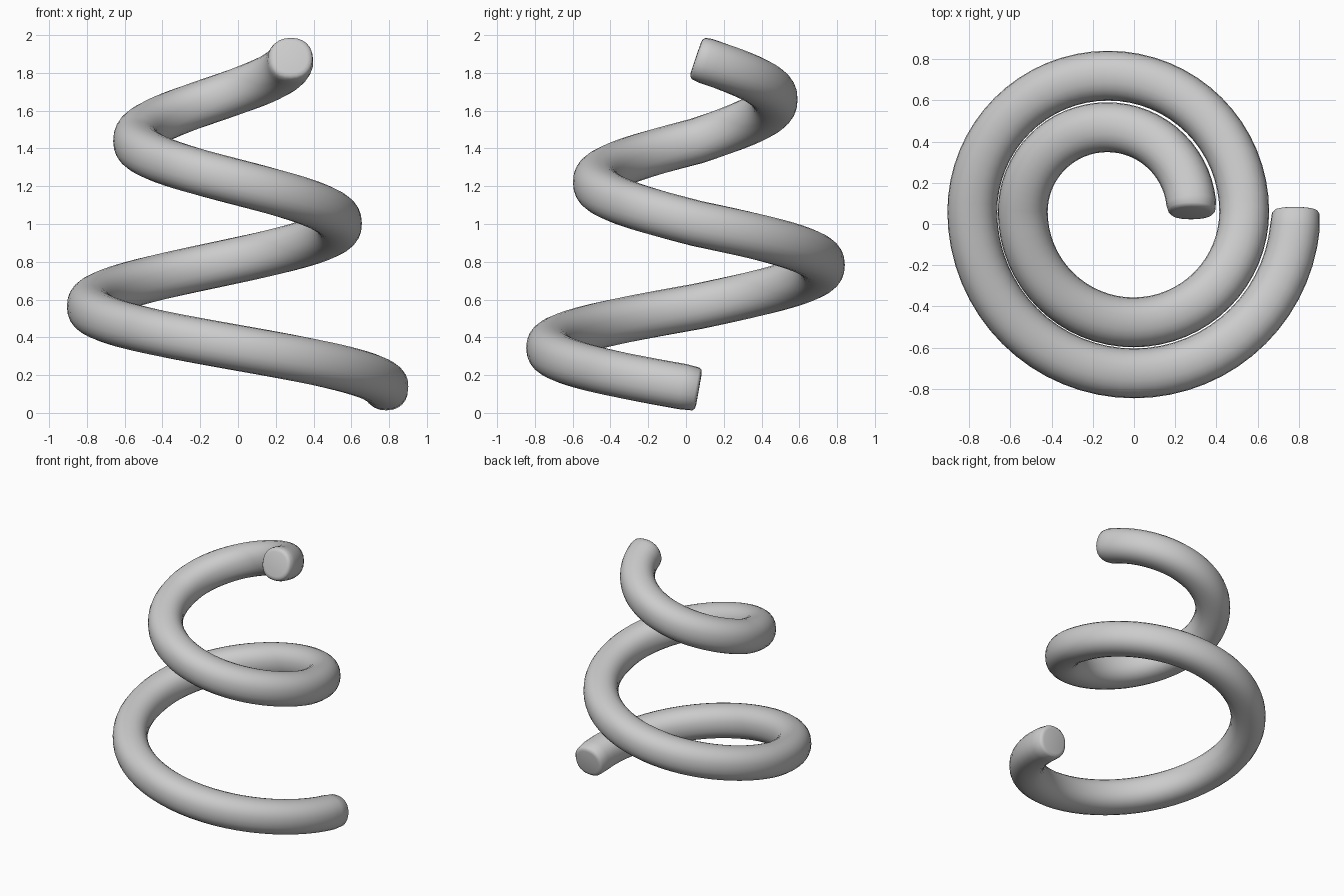
import bpy, bmesh, math
from mathutils import Vector

if "Cube" in bpy.data.objects:
    bpy.data.objects.remove(bpy.data.objects["Cube"])

TUBE = 0.121           # tube radius
SIDES = 24
STEPS = 32             # rings per half turn
Y0 = 0.06
Z_START, Z_END = 0.125, 1.879
X_ENDS = [0.785, -0.785, 0.535, -0.54, 0.28]   # where each half turn starts and ends


def path_point(t):
    """Point on the spiral; t counts half turns (clockwise from above)."""
    i = min(int(t), len(X_ENDS) - 2)
    a, b = X_ENDS[i], X_ENDS[i + 1]
    ang = (t - i) * math.pi
    x = (a + b) / 2 + (a - b) / 2 * math.cos(ang)
    y = Y0 + abs(a - b) / 2 * math.sin(ang) * (-1 if i % 2 == 0 else 1)
    return Vector((x, y, Z_START + (Z_END - Z_START) * t / (len(X_ENDS) - 1)))


def rounded(v):
    return math.copysign(abs(v) ** 0.9, v)


def add_ring(bm, t, scale=1.0, push=0.0):
    """Cross-section ring square to the path, slightly boxy like soft rope."""
    n = len(X_ENDS) - 1
    tan = (path_point(min(t + 0.005, n)) - path_point(max(t - 0.005, 0))).normalized()
    side = tan.cross(Vector((0, 0, 1))).normalized()
    up = side.cross(tan)
    centre = path_point(t) + tan * push
    ring = []
    for k in range(SIDES):
        a = 2 * math.pi * k / SIDES
        off = side * rounded(math.cos(a)) + up * rounded(math.sin(a))
        ring.append(bm.verts.new(centre + off * TUBE * scale))
    return ring


bm = bmesh.new()
total = len(X_ENDS) - 1
count = total * STEPS

# softened start cap, coil body, softened end cap
cap = [(0.72, 0.008), (0.86, 0.004), (0.95, -0.008)]
rings = [add_ring(bm, 0, s, -p) for s, p in cap]
rings += [add_ring(bm, total * j / count) for j in range(1, count)]
rings += [add_ring(bm, total, s, p) for s, p in reversed(cap)]

for r0, r1 in zip(rings, rings[1:]):
    for k in range(SIDES):
        m = (k + 1) % SIDES
        bm.faces.new((r0[k], r0[m], r1[m], r1[k]))
bm.faces.new(rings[0])
bm.faces.new(rings[-1])
bmesh.ops.recalc_face_normals(bm, faces=bm.faces)

mesh = bpy.data.meshes.new("spring_coil")
bm.to_mesh(mesh)
bm.free()
coil = bpy.data.objects.new("spring_coil", mesh)
bpy.context.collection.objects.link(coil)

# plain grey
grey = bpy.data.materials.new("grey")
grey.diffuse_color = (0.6, 0.6, 0.6, 1)
grey.use_nodes = True
grey.node_tree.nodes["Principled BSDF"].inputs["Base Color"].default_value = grey.diffuse_color
mesh.materials.append(grey)

bpy.context.view_layer.objects.active = coil
coil.select_set(True)
bpy.ops.object.shade_smooth_by_angle(angle=math.radians(50))
